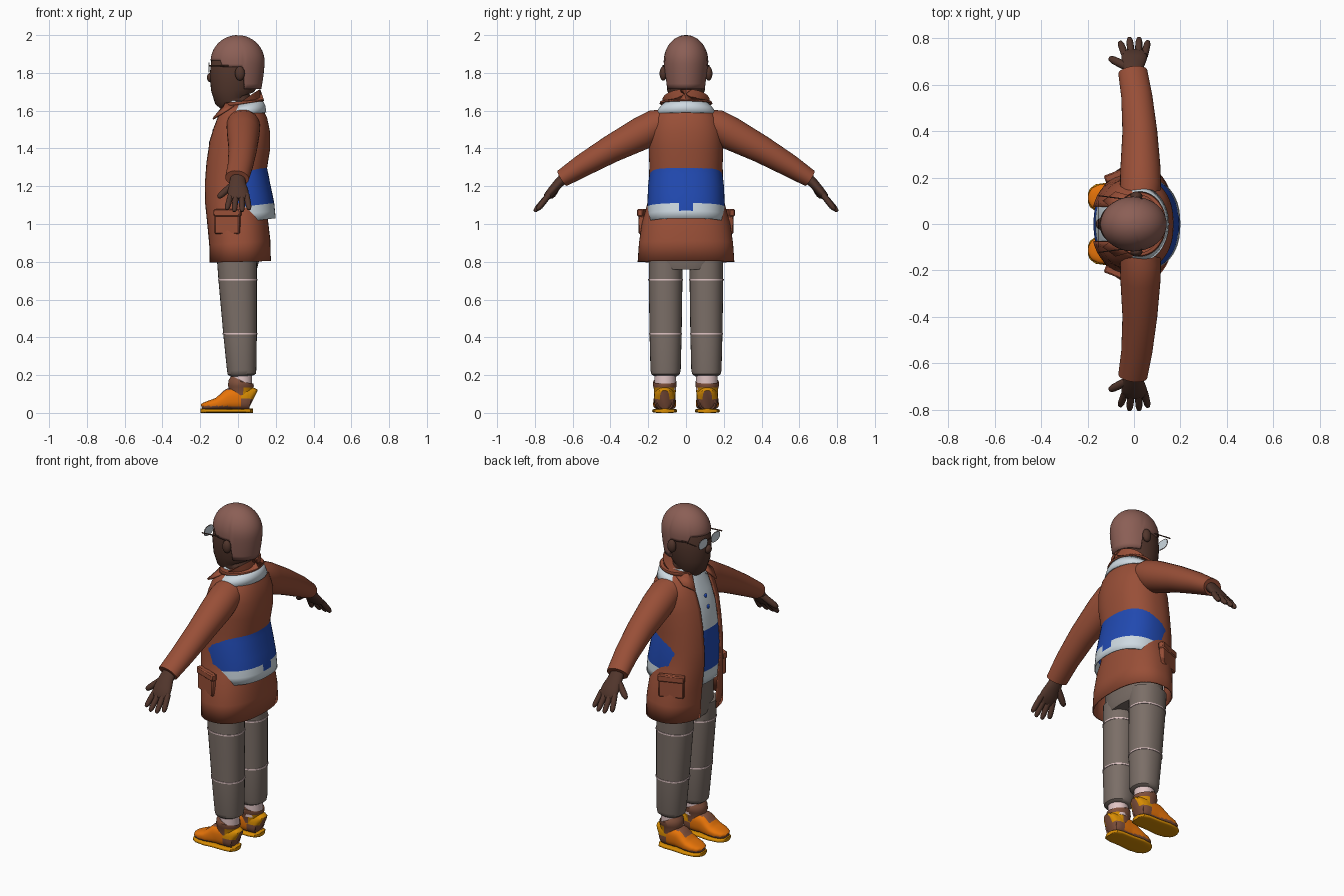
import bpy, bmesh, math
from mathutils import Vector

if "Cube" in bpy.data.objects:
    bpy.data.objects.remove(bpy.data.objects["Cube"], do_unlink=True)


def material(name, code):
    lin = [(int(code[i:i + 2], 16) / 255) ** 2.2 for i in (0, 2, 4)] + [1]
    m = bpy.data.materials.new(name)
    m.use_nodes = True
    m.diffuse_color = lin
    m.node_tree.nodes["Principled BSDF"].inputs["Base Color"].default_value = lin
    return m


SKIN = material("dark skin", "533930")
HAIR = material("hair brown", "8a5f56")
RUST = material("jacket rust", "97503a")
BLUE = material("shirt blue", "264bb0")
WHITE = material("shirt white", "ccd8e0")
GREY = material("trouser grey", "7a6e67")
PINK = material("lining pink", "e0c4c4")
ORANGE = material("shoe orange", "f07812")
YELLOW = material("sole amber", "d88c0a")
BROWN = material("shoe brown", "80523f")
X, Y, Z = Vector((1, 0, 0)), Vector((0, 1, 0)), Vector((0, 0, 1))


def finish(name, bm, mats, rule=None, angle=40):
    bmesh.ops.recalc_face_normals(bm, faces=bm.faces)
    for f in bm.faces:
        if rule:
            f.material_index = rule(f.calc_center_median())
    me = bpy.data.meshes.new(name)
    bm.to_mesh(me)
    bm.free()
    for m in mats if isinstance(mats, list) else [mats]:
        me.materials.append(m)
    ob = bpy.data.objects.new(name, me)
    bpy.context.collection.objects.link(ob)
    bpy.ops.object.select_all(action="DESELECT")
    ob.select_set(True)
    bpy.context.view_layer.objects.active = ob
    bpy.ops.object.shade_smooth_by_angle(angle=math.radians(angle))
    return ob


def ring(z, x0, x1, ry, cy=0):
    """Level cross-section from its front x, back x and half width."""
    return Vector(((x0 + x1) / 2, cy, z)), (x1 - x0) / 2, ry


def tube(name, mats, secs, n=32, gap=0, ref=X, power=1, tilt=0, rule=None, caps=True, thick=0):
    """Skin a run of (centre, half width, half depth) sections; gap leaves a slit in front."""
    bm = bmesh.new()
    rows = []
    sp = lambda v: math.copysign(abs(v) ** power, v)
    for i, (c, ru, rv) in enumerate(secs):
        t = (secs[min(i + 1, len(secs) - 1)][0] - secs[max(i - 1, 0)][0]).normalized()
        u = (ref - t * ref.dot(t)).normalized()
        v = t.cross(u)
        a0 = math.asin(min((gap / rv) ** (1 / power), 1)) if gap else 0
        row = []
        for k in range(n + (1 if gap else 0)):
            a = a0 + (2 * math.pi - 2 * a0) * k / n
            p = c - u * ru * sp(math.cos(a)) + v * rv * sp(math.sin(a))
            row.append(bm.verts.new(p + Z * tilt * p.x))
        rows.append(row)
    for r, s in zip(rows, rows[1:]):
        for k in range(n):
            j = (k + 1) % len(r)
            bm.faces.new((r[k], r[j], s[j], s[k]))
    if caps and not gap:
        bm.faces.new(rows[0])
        bm.faces.new(rows[-1])
    ob = finish(name, bm, mats, rule)
    if thick:
        mod = ob.modifiers.new("thickness", "SOLIDIFY")
        mod.thickness, mod.offset = thick, 0
    return ob


def ball(name, mat, loc, size):
    bm = bmesh.new()
    bmesh.ops.create_uvsphere(bm, u_segments=24, v_segments=14, radius=1)
    for v in bm.verts:
        v.co = Vector([a * b + c for a, b, c in zip(v.co, size, loc)])
    return finish(name, bm, mat)


def box(name, mat, loc, size, turn=0):
    bm = bmesh.new()
    bmesh.ops.create_cube(bm, size=1)
    for v in bm.verts:
        v.co = Vector([a * b for a, b in zip(v.co, size)])
    ob = finish(name, bm, mat)
    ob.location, ob.rotation_euler.z = loc, turn
    ob.modifiers.new("soft edges", "BEVEL").width = 0.006
    return ob


def fine(secs, k):
    """Insert k linear steps between sections so colour bands have clean borders."""
    out = []
    for a, b in zip(secs, secs[1:]):
        out += [tuple(p + (q - p) * i / k for p, q in zip(a, b)) for i in range(k)]
    return out + [secs[-1]]


# Head, nose and hair
tube("head", SKIN, [ring(*s) for s in (
    (1.56, -.04, .08, .075), (1.63, -.045, .08, .08), (1.648, -.09, .08, .075), (1.665, -.125, .085, .085),
    (1.71, -.143, .095, .1), (1.78, -.15, .105, .106), (1.85, -.143, .12, .108),
    (1.92, -.11, .11, .09), (1.97, -.05, .06, .04))])
ball("nose", SKIN, (-.145, 0, 1.775), (.02, .024, .025))

bm = bmesh.new()
rows, N, M = [], 64, 16
for k in range(N):
    a = 2 * math.pi * k / N
    x = -.14 * math.cos(a)
    low = 1.865 if x < -.085 else 1.83 if x < .035 else 1.715
    col = []
    for i in range(1, M + 1):
        z = 2 - (2 - low) * (1 - math.cos(i / M * math.pi / 2))
        r = math.sqrt(max(0, 1 - ((z - 1.86) / .14) ** 2)) if z > 1.86 else 1 - 2.2 * (1.86 - z) ** 1.5
        col.append(bm.verts.new((-.002 - .143 * r * math.cos(a), .118 * r * math.sin(a), z)))
    rows.append(col)
for k in range(N):
    r, s = rows[k], rows[(k + 1) % N]
    for i in range(M - 1):
        bm.faces.new((r[i], r[i + 1], s[i + 1], s[i]))
bm.faces.new([r[0] for r in rows])
finish("hair", bm, HAIR).modifiers.new("thickness", "SOLIDIFY").thickness = .012

# Shirt with a blue band, and its buttons
shirt = [(1.01, -.158, .198, .2), (1.09, -.168, .19, .202), (1.2, -.172, .168, .198), (1.31, -.163, .148, .185),
         (1.42, -.145, .145, .17), (1.51, -.118, .14, .16), (1.6, -.085, .11, .11), (1.65, -.06, .09, .09)]
tube("shirt", [WHITE, BLUE], [ring(*s) for s in fine(shirt, 2)], n=48, power=.85, caps=False,
     thick=.006, rule=lambda c: 1 if 1.09 < c.z < 1.31 else 0)
for i, (x, z) in enumerate(((-.128, 1.49), (-.145, 1.43))):
    ball(f"shirt_button_{i + 1}", BLUE, (x, 0, z), (.008, .013, .013))

# Open jacket, yoke and collar
tube("jacket", RUST, [ring(*s) for s in (
    (.8, -.15, .17, .252), (.9, -.153, .168, .245), (1.0, -.163, .156, .23), (1.06, -.17, .142, .213),
    (1.12, -.178, .138, .198), (1.2, -.18, .142, .193), (1.31, -.172, .15, .19), (1.42, -.155, .168, .194),
    (1.5, -.132, .166, .19), (1.56, -.115, .15, .17), (1.6, -.1, .13, .14), (1.63, -.085, .12, .115))],
    n=56, gap=.075, power=.85, thick=.008)
tube("shirt_yoke", WHITE, [ring(*s) for s in (
    (1.582, -.1, .148, .16), (1.605, -.088, .142, .142), (1.63, -.075, .125, .12))],
    n=40, gap=.07, tilt=.16, thick=.006)
tube("collar", RUST, [ring(*s) for s in (
    (1.61, -.06, .11, .105), (1.64, -.06, .115, .11), (1.65, -.07, .125, .122), (1.643, -.082, .134, .133),
    (1.632, -.085, .137, .136))], n=40, gap=.06, tilt=.16, thick=.008)

# Hips under the jacket
tube("trouser_hips", GREY, [ring(*s) for s in (
    (.76, -.1, .1, .16), (.8, -.11, .11, .195), (1.0, -.11, .11, .19))], power=.85)

# Parts that exist on both sides, built once at +y
pair = []

pair.append(ball("ear", SKIN, (.01, .12, 1.797), (.026, .02, .038)))

arm = [(.07, 1.555, .02, .08, .06), (.16, 1.522, .028, .088, .085), (.235, 1.48, .028, .087, .088),
       (.4, 1.395, .025, .075, .073), (.55, 1.308, .012, .067, .06), (.655, 1.242, -.005, .063, .047)]
pair.append(tube("sleeve", RUST, [(Vector((x, y, z)), ru, rv) for y, z, x, ru, rv in arm]))
hand = [(.63, 1.26, 0, .036, .03), (.675, 1.215, -.003, .045, .026), (.71, 1.175, 0, .055, .024),
        (.735, 1.145, .002, .055, .02), (.745, 1.13, .002, .045, .012)]
pair.append(tube("palm", SKIN, [(Vector((x, y, z)), ru, rv) for y, z, x, ru, rv in hand], n=20))


def finger(name, a, b, r):
    a, b = Vector(a), Vector(b)
    return tube(name, SKIN, [(a.lerp(b, t), r * s, r * s) for t, s in
                             ((0, 1), (.5, 1), (.8, .92), (.95, .65), (1, .25))], n=12)


for i, (x0, x1, dy) in enumerate(((-.038, -.06, .785), (-.011, -.02, .803), (.019, .022, .803), (.045, .06, .788))):
    pair.append(finger(f"finger_{i + 1}", (x0, .725, 1.155), (x1, dy, 1.06 + abs(x1) * .25), .0155))
pair.append(finger("thumb", (-.025, .675, 1.21), (-.106, .715, 1.14), .018))

# Pockets and lapels
pair.append(box("pocket", RUST, (-.055, .215, 1.01), (.14, .028, .125), .36))
pair.append(box("pocket_flap", RUST, (-.055, .218, 1.06), (.15, .034, .04), .36))
bm = bmesh.new()
bm.faces.new([bm.verts.new(p) for p in
              ((-.075, .05, 1.632), (-.025, .125, 1.63), (-.08, .14, 1.595), (-.135, .1, 1.56))])
lapel = finish("lapel", bm, RUST)
lapel.modifiers.new("thickness", "SOLIDIFY").thickness = .01
pair.append(lapel)

# Trouser legs with pink seam rings and ankles
leg = [(.195, -.04, .08, .062), (.205, -.055, .094, .075), (.225, -.058, .097, .08), (.42, -.078, .1, .085),
       (.7, -.103, .1, .089), (.82, -.112, .1, .089)]
pair.append(tube("trouser_leg", GREY, [ring(*s, cy=.108) for s in leg], power=.9))
for nm, z, x0, x1, ry in (("knee_seam", .42, -.082, .103, .088), ("thigh_seam", .705, -.106, .103, .092)):
    pair.append(tube(nm, PINK, [ring(z + d, x0, x1, ry, .108) for d in (-.004, .004)], power=.9))
pair.append(tube("sock", PINK, [ring(z, -.035, .075, .057, .11) for z in (.12, .21)]))

# Shoes: sole, upper and ankle strap
sole = [(-.198, .02), (-.19, .04), (-.165, .058), (-.11, .066), (-.04, .06), (.03, .06), (.065, .052), (.08, .025)]
pair.append(tube("shoe_sole", YELLOW, [(Vector((x, .113, .011)), w, .011) for x, w in sole], ref=Y, power=.5))
upper = [(-.192, .02, .045), (-.18, .042, .054), (-.15, .057, .066), (-.11, .061, .08), (-.075, .059, .105),
         (-.045, .057, .13), (0, .057, .138), (.045, .055, .138), (.07, .046, .135), (.08, .025, .125)]
shoe = [(x, w, (h + .014) / 2, (h - .014) / 2) for x, w, h in upper]


def shoe_colour(c):
    if c.x > .015:
        return 1 if c.z < .075 else 2
    return 1 if c.z < .036 or -.1 < c.x < -.03 and abs(c.y - .113) < .035 else 0


pair.append(tube("shoe_upper", [ORANGE, BROWN, YELLOW],
                 [(Vector((x, .113, c)), w, h) for x, w, c, h in fine(shoe, 3)],
                 n=40, ref=Y, power=.75, rule=shoe_colour))
pair.append(tube("shoe_collar", [BROWN, YELLOW], [ring(*s, cy=.112) for s in (
    (.08, -.05, .079, .056), (.135, -.05, .081, .059), (.142, -.054, .084, .063),
    (.165, -.05, .083, .063), (.17, -.04, .078, .057))],
    rule=lambda c: 1 if c.z < .13 and c.x > .03 else 0))

# Glasses
pair.append(tube("lens", WHITE, [(Vector((x, .058, 1.828)), .026, .04) for x in (-.156, -.152)], ref=Z, power=.8))
pair.append(tube("lens_rim", SKIN, [(Vector((x, .058, 1.828)), .029, .043) for x in (-.1545, -.1535)],
                 ref=Z, power=.8))
pair.append(box("glasses_arm", SKIN, (-.075, .112, 1.838), (.16, .005, .008), -.13))
box("glasses_bridge", SKIN, (-.153, 0, 1.835), (.006, .04, .006))

# Mirror every paired part to the other side
for ob in pair:
    twin = ob.copy()
    twin.data = ob.data.copy()
    ob.name, twin.name = "right_" + ob.name, "left_" + ob.name
    bpy.context.collection.objects.link(twin)
    for v in twin.data.vertices:
        v.co.y *= -1
    twin.data.flip_normals()
    twin.location.y *= -1
    twin.rotation_euler.z *= -1
